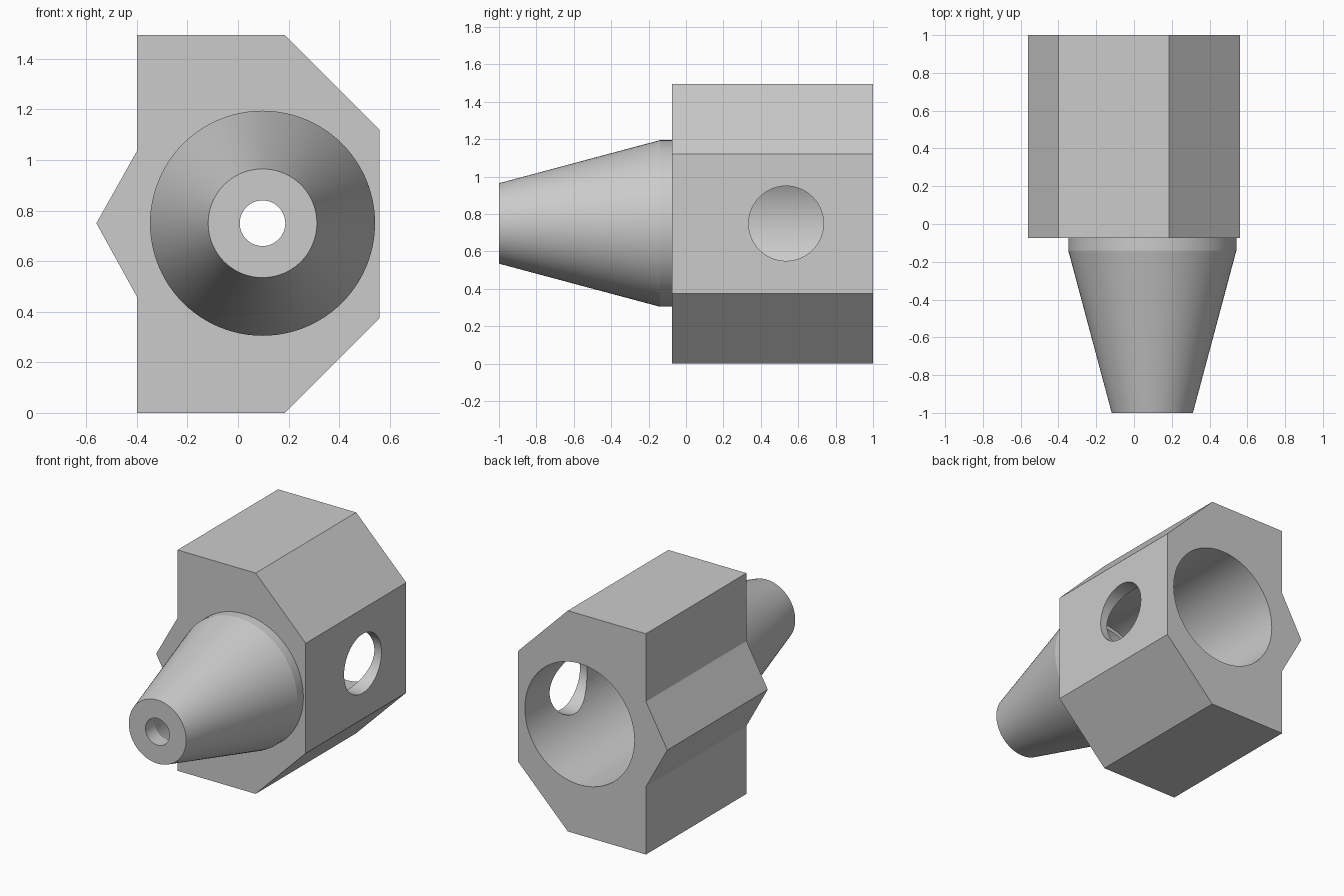
import bpy, bmesh, math
from mathutils import Matrix

cube = bpy.data.objects.get("Cube")
if cube:
    bpy.data.objects.remove(cube, do_unlink=True)

AXIS_X, AXIS_Z = 0.097, 0.75
SEGMENTS = 96

grey = bpy.data.materials.new("plain grey")
grey.use_nodes = True
colour = (0.6, 0.6, 0.6, 1)
grey.diffuse_color = colour
grey.node_tree.nodes["Principled BSDF"].inputs["Base Color"].default_value = colour


def finish(name, bm):
    bmesh.ops.recalc_face_normals(bm, faces=bm.faces)
    mesh = bpy.data.meshes.new(name)
    bm.to_mesh(mesh)
    bm.free()
    mesh.materials.append(grey)
    obj = bpy.data.objects.new(name, mesh)
    bpy.context.collection.objects.link(obj)
    return obj


def prism(name, outline, y0, y1):
    """Extrude an x-z outline along y."""
    bm = bmesh.new()
    face = bm.faces.new([bm.verts.new((x, y0, z)) for x, z in outline])
    ext = bmesh.ops.extrude_face_region(bm, geom=[face])
    verts = [g for g in ext["geom"] if isinstance(g, bmesh.types.BMVert)]
    bmesh.ops.translate(bm, verts=verts, vec=(0, y1 - y0, 0))
    return finish(name, bm)


def lathe(name, profile):
    """Turn (radius, y) points around the main axis, with flat ends."""
    bm = bmesh.new()
    rings = []
    for r, y in profile:
        rings.append([bm.verts.new((AXIS_X + r * math.cos(a), y, AXIS_Z + r * math.sin(a)))
                      for a in (2 * math.pi * i / SEGMENTS for i in range(SEGMENTS))])
    for lower, upper in zip(rings, rings[1:]):
        for i in range(SEGMENTS):
            j = (i + 1) % SEGMENTS
            bm.faces.new((lower[i], lower[j], upper[j], upper[i]))
    bm.faces.new(rings[0])
    bm.faces.new(rings[-1])
    return finish(name, bm)


def combine(target, tool, operation):
    mod = target.modifiers.new(operation.lower(), "BOOLEAN")
    mod.operation = operation
    mod.solver = "EXACT"
    mod.object = tool
    bpy.context.view_layer.objects.active = target
    bpy.ops.object.modifier_apply(modifier=mod.name)
    bpy.data.objects.remove(tool, do_unlink=True)


# Block: chamfered on one side, with a pointed ridge on the other
upper = [(0.56, 1.12), (0.185, 1.495), (-0.4, 1.495), (-0.4, 1.035)]
lower = [(x, 2 * AXIS_Z - 0.005 - z) for x, z in reversed(upper)]
body = prism("nozzle_block", upper + [(-0.56, AXIS_Z)] + lower, -0.075, 1.0)

# Tapered nozzle with a short collar
nozzle = lathe("nozzle", [(0.215, -1.0), (0.445, -0.14), (0.445, 0.05)])
combine(body, nozzle, "UNION")

# Main bore, small step, tapered throat and outlet
bore = lathe("bore_cutter", [(0.09, -1.1), (0.09, -0.9), (0.385, -0.2),
                             (0.41, -0.2), (0.41, 1.1)])
combine(body, bore, "DIFFERENCE")

# Round port through the flat side wall
bm = bmesh.new()
bmesh.ops.create_cone(bm, cap_ends=True, segments=SEGMENTS, radius1=0.2, radius2=0.2, depth=0.5,
                      matrix=Matrix.Translation((0.4, 0.535, AXIS_Z)) @ Matrix.Rotation(math.pi / 2, 4, "Y"))
combine(body, finish("port_cutter", bm), "DIFFERENCE")

# Smooth the round surfaces, keep the flat edges crisp
bpy.ops.object.select_all(action="DESELECT")
body.select_set(True)
bpy.context.view_layer.objects.active = body
bpy.ops.object.shade_smooth_by_angle(angle=math.radians(12))
